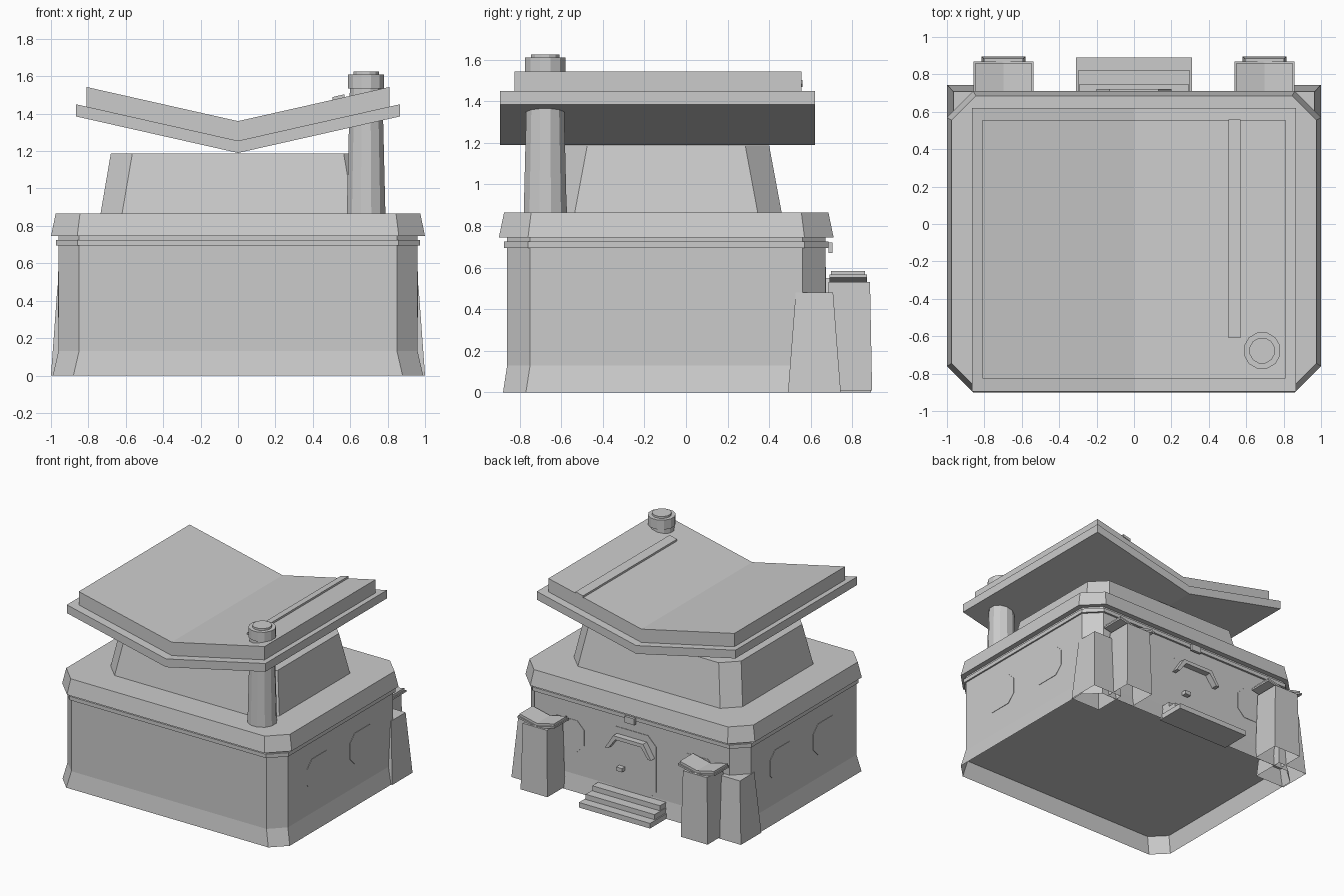
import bpy, bmesh, math
from mathutils import Vector

cube = bpy.data.objects.get("Cube")
if cube:
    bpy.data.objects.remove(cube, do_unlink=True)

# Single plain stone colour
stone = bpy.data.materials.new("plain_grey")
stone.use_nodes = True
GREY = (0.6, 0.6, 0.6, 1)
stone.diffuse_color = GREY
stone.node_tree.nodes["Principled BSDF"].inputs["Base Color"].default_value = GREY

CY = -0.095    # depth centre of the main building
BACK = 0.67    # back wall
SIDE = 0.96    # side wall


def loft(name, rings, bottom=True, top=True):
    """Skin a stack of equal-length point rings."""
    bm = bmesh.new()
    loops = [[bm.verts.new(p) for p in ring] for ring in rings]
    for low, high in zip(loops, loops[1:]):
        for i in range(len(low)):
            j = (i + 1) % len(low)
            bm.faces.new((low[i], low[j], high[j], high[i]))
    if bottom:
        bm.faces.new(loops[0][::-1])
    if top:
        bm.faces.new(loops[-1])
    bmesh.ops.recalc_face_normals(bm, faces=bm.faces)
    mesh = bpy.data.meshes.new(name)
    bm.to_mesh(mesh)
    bm.free()
    mesh.materials.append(stone)
    obj = bpy.data.objects.new(name, mesh)
    bpy.context.collection.objects.link(obj)
    return obj


def octagon(hx, hy, c):
    return [(hx, c - hy), (hx, hy - c), (hx - c, hy), (c - hx, hy),
            (-hx, hy - c), (-hx, c - hy), (c - hx, -hy), (hx - c, -hy)]


def octagon_tower(name, levels, **caps):
    """Levels are (z, half width, half depth, corner cut)."""
    loft(name, [[(x, y + CY, z) for x, y in octagon(hx, hy, c)]
                for z, hx, hy, c in levels], **caps)


def along_y(name, outline, y0, y1):
    return loft(name, [[(x, y, z) for x, z in outline] for y in (y0, y1)])


def along_x(name, outline, x0, x1):
    return loft(name, [[(x, y, z) for y, z in outline] for x in (x0, x1)])


def rect(cx, cy, hx, hy, z):
    return [(cx + sx * hx, cy + sy * hy, z)
            for sx, sy in ((-1, -1), (1, -1), (1, 1), (-1, 1))]


def box(name, cx, cy, hx, hy, z0, z1):
    return loft(name, [rect(cx, cy, hx, hy, z0), rect(cx, cy, hx, hy, z1)])


def valley_slab(name, cx, half, valley, rise, thick, y0, y1):
    low = [(cx - half, valley + rise), (cx, valley), (cx + half, valley + rise)]
    high = [(x, z + thick) for x, z in reversed(low)]
    along_y(name, low + high, y0, y1)


def stack(name, cx, cy, levels, sides=12):
    rings = []
    for z, r in levels:
        angles = [math.tau * (i + 0.5) / sides for i in range(sides)]
        rings.append([(cx + r * math.cos(a), cy + r * math.sin(a), z) for a in angles])
    loft(name, rings)


# Building: open skirt, walls with a thin band, cornice and upper tower
octagon_tower("base_skirt", [(0, 0.99, 0.785, 0.11), (0.13, 0.96, 0.765, 0.11)],
              bottom=False, top=False)
octagon_tower("walls", [(0.13, 0.96, 0.765, 0.11), (0.75, 0.96, 0.765, 0.11)])
octagon_tower("wall_band", [(0.695, 0.972, 0.78, 0.115), (0.725, 0.972, 0.78, 0.115)])
octagon_tower("cornice", [(0.745, 1.0, 0.805, 0.14), (0.865, 0.975, 0.78, 0.13)])
octagon_tower("upper_tower", [(0.865, 0.735, 0.555, 0.115), (1.187, 0.68, 0.495, 0.115)])

# Valley roof in two layers
valley_slab("roof_lower_layer", 0, 0.865, 1.19, 0.195, 0.065, -0.895, 0.62)
valley_slab("roof_upper_layer", 0, 0.81, 1.255, 0.1825, 0.105, -0.825, 0.555)

# Raised strip following the roof slope
slope = 0.1825 / 0.81
strip = [(x, 1.36 + slope * x + h)
         for x, h in ((0.505, -0.005), (0.57, -0.005), (0.57, 0.015), (0.505, 0.015))]
along_y("roof_strip", strip, -0.61, 0.56)

# Chimney with a stepped cap
stack("chimney", 0.685, -0.677, [(0.86, 0.107), (1.535, 0.09)])
stack("chimney_cap", 0.685, -0.677,
      [(1.535, 0.1), (1.61, 0.1), (1.61, 0.07), (1.625, 0.07)])

for side, label in ((1, "left"), (-1, "right")):
    # Corner buttresses on the back
    loft(label + "_buttress", [rect(side * 0.873, 0.6175, 0.127, 0.127, 0),
                               rect(side * 0.873, 0.6175, 0.092, 0.09, 0.48)], bottom=False)
    # Gate posts with small valley caps
    px = side * 0.698
    loft(label + "_gate_post", [rect(px, 0.785, 0.117, 0.11, 0.01),
                                rect(px, 0.785, 0.105, 0.1, 0.53)], bottom=False)
    valley_slab(label + "_post_cap_lower", px, 0.16, 0.515, 0.037, 0.014, 0.69, 0.87)
    valley_slab(label + "_post_cap_upper", px, 0.15, 0.529, 0.035, 0.019, 0.697, 0.86)
    # Windows on the side walls and the back wall
    pane = octagon(0.153, 0.122, 0.06)
    for n, wy in enumerate((-0.362, 0.172)):
        along_x(f"{label}_side_window_{n + 1}", [(wy + a, 0.433 + b) for a, b in pane],
                side * (SIDE - 0.003), side * (SIDE + 0.003))
    along_y(label + "_back_window", [(side * 0.57 + a, 0.433 + b) for a, b in pane],
            BACK - 0.003, BACK + 0.003)

# Door with handle and arched hood
along_y("door", [(a, 0.353 + b) for a, b in octagon(0.21, 0.25, 0.07)],
        BACK - 0.003, BACK + 0.004)
box("door_handle", 0.085, BACK + 0.02, 0.025, 0.022, 0.275, 0.305)
hood = [(0.2, 0.44), (0.13, 0.55), (-0.13, 0.55), (-0.2, 0.44)]
inner = [(x * 0.86, z - 0.028 if z > 0.5 else z) for x, z in reversed(hood)]
along_y("door_hood", hood + inner, BACK - 0.005, 0.722)
box("plain_plaque", 0, 0.695, 0.042, 0.01, 0.67, 0.72)

# Steps up to the door
for n, (edge, half) in enumerate(((0.89, 0.31), (0.82, 0.3), (0.745, 0.295))):
    mid = (edge + 0.66) / 2
    box(f"step_{n + 1}", 0, mid, half, edge - mid, 0.04 * n, 0.04 * (n + 1))
